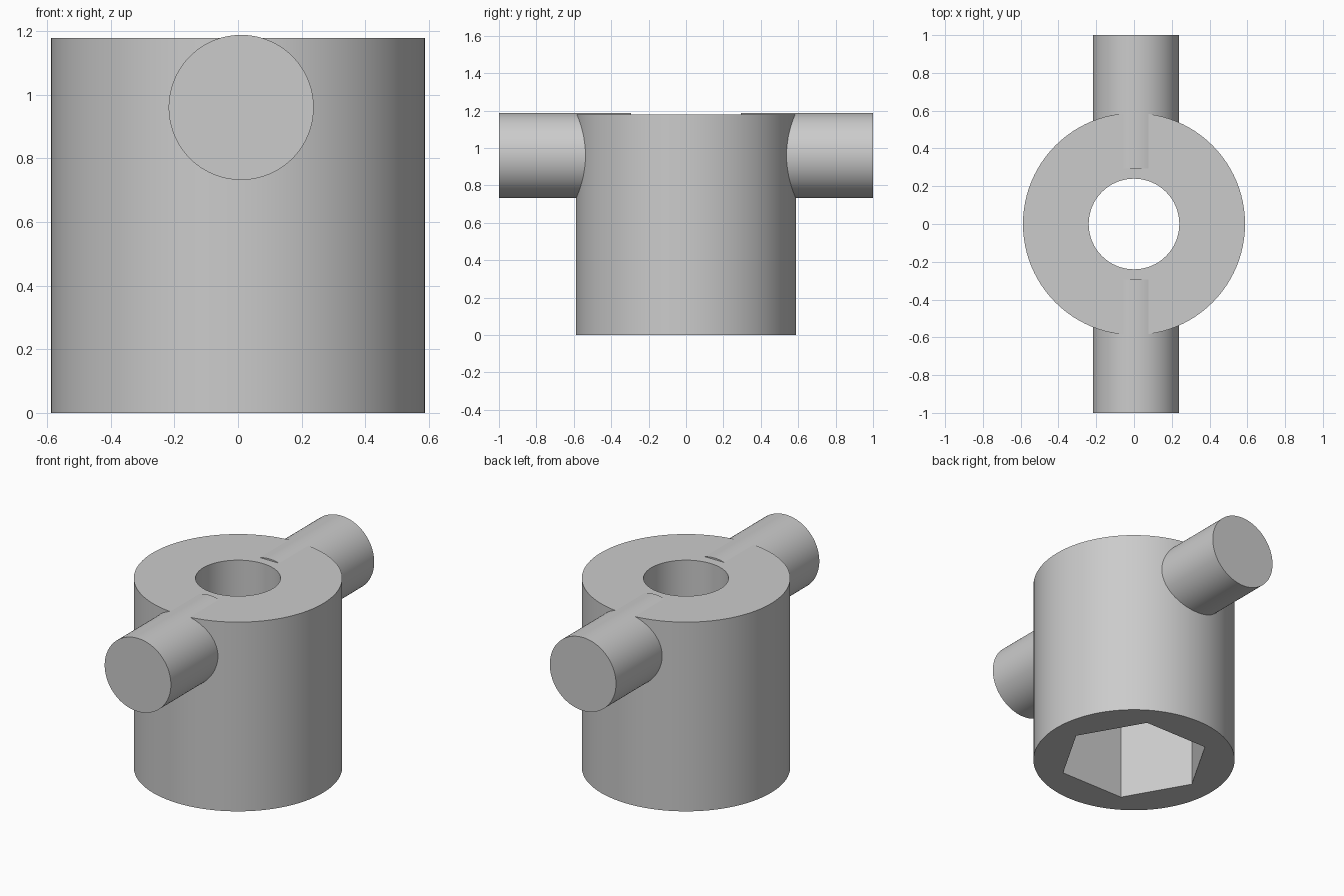
import bpy
from math import pi, radians

if "Cube" in bpy.data.objects:
    bpy.data.objects.remove(bpy.data.objects["Cube"], do_unlink=True)

BODY_R, BODY_H = 0.588, 1.178
HOLE_R = 0.24
HEX_R, HEX_DEPTH = 0.441, 0.59
BAR_R, BAR_X, BAR_Z = 0.228, 0.01, 0.96
BAR_IN, BAR_OUT = 0.295, 1.0

steel = bpy.data.materials.new("plain grey")
steel.use_nodes = True
grey = (0.6, 0.6, 0.6, 1)
steel.diffuse_color = grey
steel.node_tree.nodes["Principled BSDF"].inputs["Base Color"].default_value = grey


def cylinder(name, radius, depth, centre, sides=96, rot=(0, 0, 0)):
    bpy.ops.mesh.primitive_cylinder_add(vertices=sides, radius=radius, depth=depth,
                                        location=centre, rotation=rot)
    ob = bpy.context.object
    ob.name = ob.data.name = name
    ob.data.materials.append(steel)
    return ob


def smooth(ob):
    bpy.ops.object.select_all(action='DESELECT')
    ob.select_set(True)
    bpy.context.view_layer.objects.active = ob
    bpy.ops.object.shade_smooth_by_angle(angle=radians(30))


def cut(target, cutter):
    mod = target.modifiers.new(cutter.name, 'BOOLEAN')
    mod.operation, mod.solver, mod.object = 'DIFFERENCE', 'EXACT', cutter
    bpy.context.view_layer.objects.active = target
    bpy.ops.object.modifier_apply(modifier=mod.name)
    bpy.data.objects.remove(cutter, do_unlink=True)


# Round body with a through hole and a hexagonal socket underneath
body = cylinder("socket_body", BODY_R, BODY_H, (0, 0, BODY_H / 2))
cut(body, cylinder("hole_cutter", HOLE_R, 2 * BODY_H, (0, 0, BODY_H / 2), 64))
# Hexagon corners point along x
cut(body, cylinder("hex_cutter", HEX_R, 2 * HEX_DEPTH, (0, 0, 0), 6, (0, 0, pi / 2)))
smooth(body)

# Cross handles, whose tops stand just proud of the body
for name, side in (("front_handle", -1), ("back_handle", 1)):
    handle = cylinder(name, BAR_R, BAR_OUT - BAR_IN,
                      (BAR_X, side * (BAR_IN + BAR_OUT) / 2, BAR_Z), 96, (pi / 2, 0, 0))
    smooth(handle)
